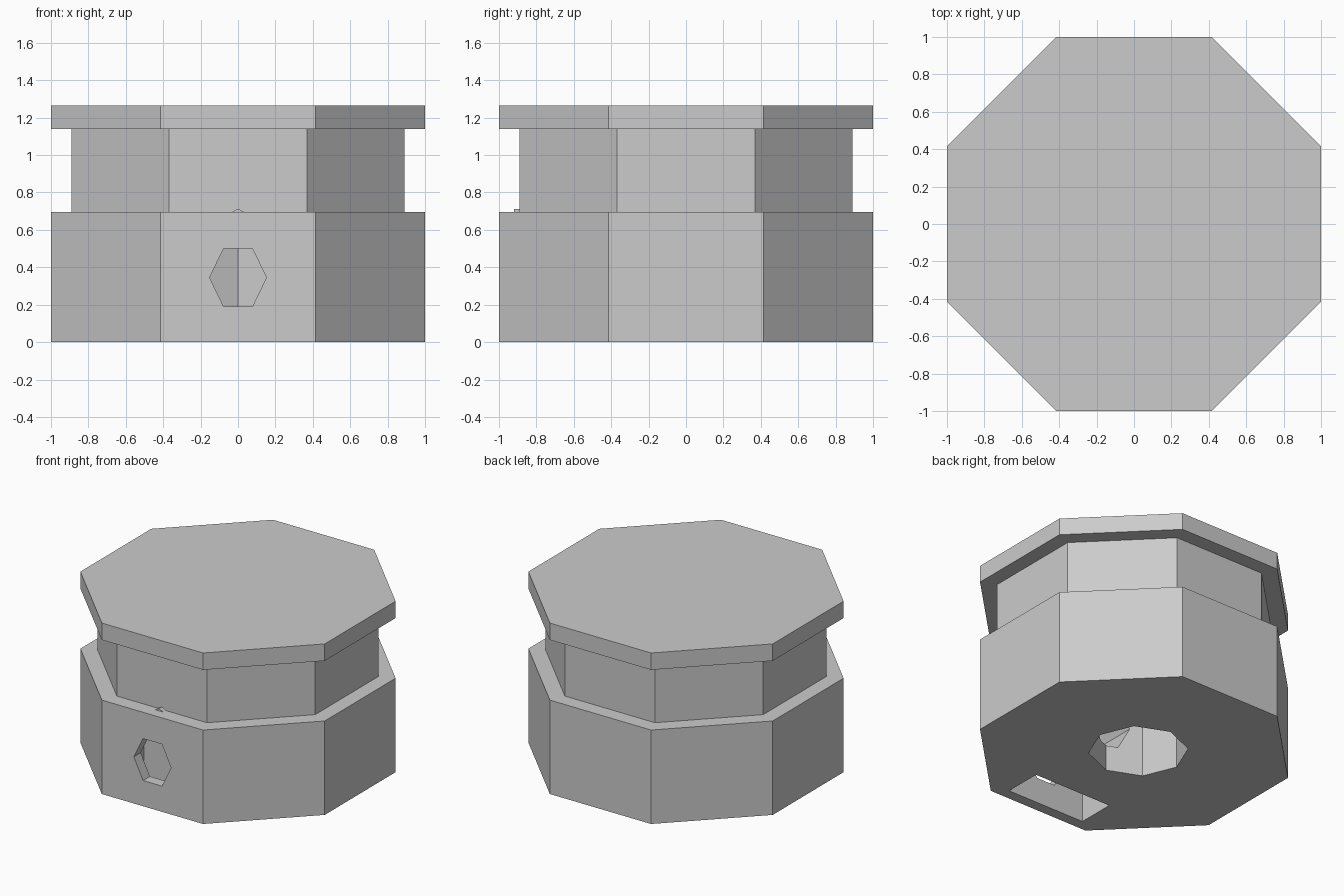
import bpy
import bmesh
from math import cos, sin, pi

cube = bpy.data.objects.get("Cube")
if cube:
    bpy.data.objects.remove(cube, do_unlink=True)

grey = bpy.data.materials.new("light_grey")
grey.use_nodes = True
COLOUR = (0.6, 0.6, 0.6, 1)
grey.diffuse_color = COLOUR
grey.node_tree.nodes["Principled BSDF"].inputs["Base Color"].default_value = COLOUR


def octagon(radius, turn=0.0, cy=0.0):
    return [(radius * cos(turn + i * pi / 4), cy + radius * sin(turn + i * pi / 4))
            for i in range(8)]


def prism(name, profile, lo, hi, axis="z"):
    """Extrude a profile along z (profile in x, y) or along y (profile in x, z)."""
    place = (lambda a, b, t: (a, b, t)) if axis == "z" else (lambda a, b, t: (a, t, b))
    bm = bmesh.new()
    rings = [[bm.verts.new(place(a, b, t)) for a, b in profile] for t in (lo, hi)]
    for ring in rings:
        bm.faces.new(ring)
    n = len(profile)
    for i in range(n):
        j = (i + 1) % n
        bm.faces.new((rings[0][i], rings[0][j], rings[1][j], rings[1][i]))
    bmesh.ops.recalc_face_normals(bm, faces=bm.faces)
    mesh = bpy.data.meshes.new(name)
    bm.to_mesh(mesh)
    bm.free()
    mesh.materials.append(grey)
    obj = bpy.data.objects.new(name, mesh)
    bpy.context.collection.objects.link(obj)
    return obj


def cut(target, cutter):
    cutter.hide_render = True
    mod = target.modifiers.new(cutter.name, "BOOLEAN")
    mod.operation = "DIFFERENCE"
    mod.solver = "EXACT"
    mod.object = cutter
    bpy.context.view_layer.objects.active = target
    bpy.ops.object.modifier_apply(modifier=mod.name)
    bpy.data.objects.remove(cutter, do_unlink=True)


BASE_TOP, NECK_TOP, LID_TOP = 0.695, 1.14, 1.265
OUTER, NECK = 1 / cos(pi / 8), 0.89 / cos(pi / 8)

# Stacked octagonal body
base = prism("base", octagon(OUTER, pi / 8), 0, BASE_TOP)
prism("neck", octagon(NECK, pi / 8), BASE_TOP, NECK_TOP)
prism("lid", octagon(OUTER, pi / 8), NECK_TOP, LID_TOP)

# Shaft hole in the underside
cut(base, prism("shaft_hole", octagon(0.335, 0, 0.045), -0.1, 0.64))

# Nut slot open at the bottom, with a pointed roof
slot = [(-0.32, -0.1), (0.32, -0.1), (0.32, 0.53), (0, 0.713), (-0.32, 0.53)]
cut(base, prism("nut_slot", slot, -0.92, -0.64, "y"))

# Hexagonal screw hole from the front into the shaft hole
screw = [(-0.152, 0.345), (-0.077, 0.19), (0.077, 0.19),
         (0.152, 0.345), (0.077, 0.5), (-0.077, 0.5)]
cut(base, prism("screw_hole", screw, -1.1, 0.045, "y"))

# Tip of the slot roof showing above the ledge
tip = [(-0.032, BASE_TOP), (0.032, BASE_TOP), (0, 0.713)]
prism("slot_roof_tip", tip, -0.92, -0.64, "y")
